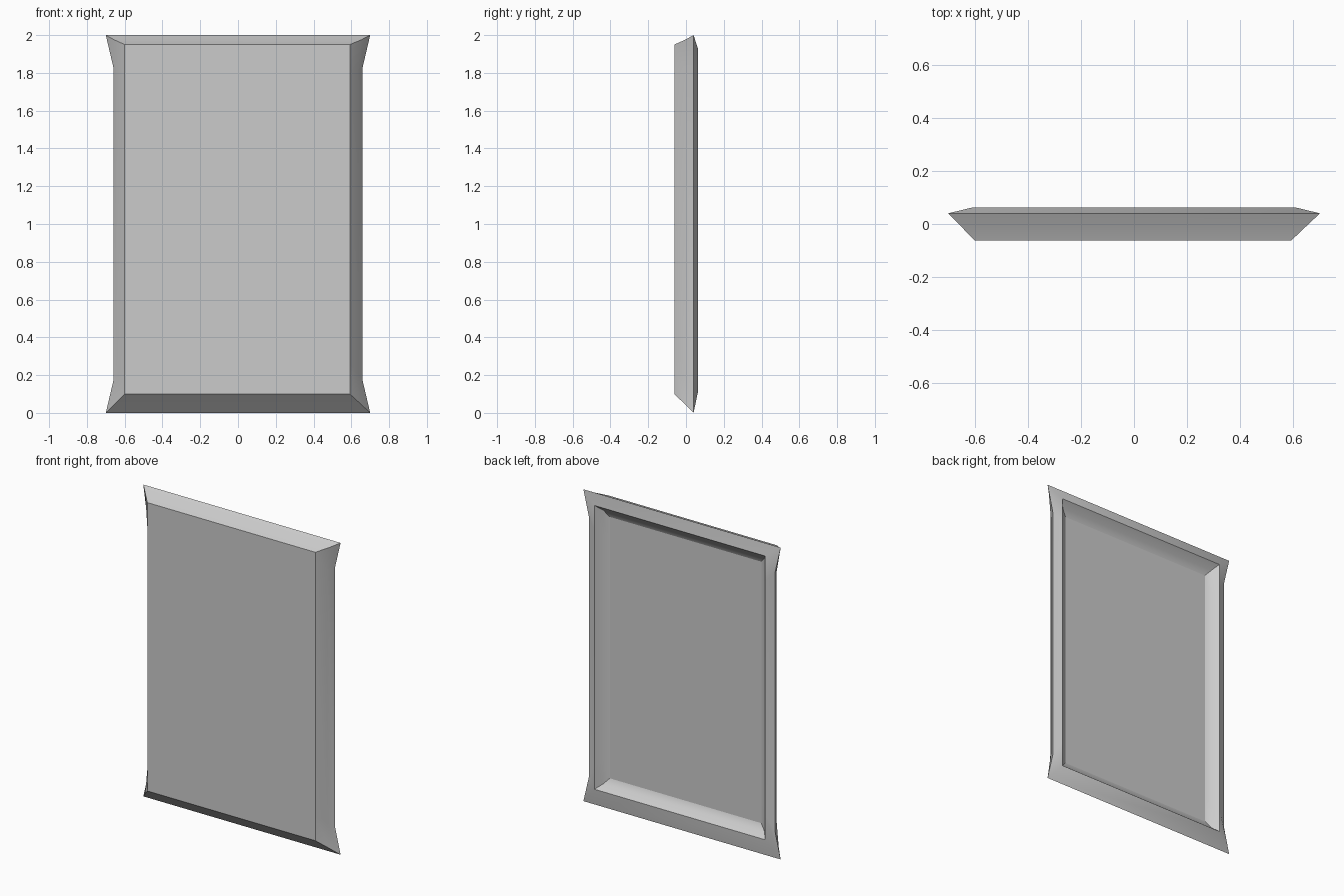
import bpy, math

if "Cube" in bpy.data.objects:
    bpy.data.objects.remove(bpy.data.objects["Cube"])


def ring(y, x0, x1, z0, z1, pinch=0.0, ends=0.16):
    """Rectangle loop whose long sides are pulled in by pinch between the corners."""
    a, b = z0 + ends, z1 - ends
    return [(x0, y, z0), (x1, y, z0), (x1 - pinch, y, a), (x1 - pinch, y, b),
            (x1, y, z1), (x0, y, z1), (x0 + pinch, y, b), (x0 + pinch, y, a)]


def make(name, verts, faces):
    mesh = bpy.data.meshes.new(name)
    mesh.from_pydata(verts, [], faces)
    obj = bpy.data.objects.new(name, mesh)
    bpy.context.collection.objects.link(obj)
    bpy.ops.object.select_all(action='DESELECT')
    obj.select_set(True)
    bpy.context.view_layer.objects.active = obj
    bpy.ops.object.shade_smooth_by_angle(angle=math.radians(30))
    return obj


# Cross-section loops from the front opening, over the flared rim, into the back recess
loops = [
    ring(-0.062, -0.60, 0.592, 0.10, 1.95),
    ring(-0.005, -0.655, 0.652, 0.045, 1.975, 0.015),
    ring(0.04, -0.70, 0.70, 0.0, 2.0, 0.04, 0.17),
    ring(0.063, -0.605, 0.605, 0.11, 1.93),
    ring(0.025, -0.575, 0.57, 0.14, 1.895),
    ring(0.008, -0.54, 0.535, 0.178, 1.855),
]

# Mitred frame with pinched sides
n = len(loops[0])
faces = [(k * n + i, (k + 1) * n + i, (k + 1) * n + (i + 1) % n, k * n + (i + 1) % n)
         for k in range(len(loops) - 1) for i in range(n)]
make("frame", [v for loop in loops for v in loop], [f[::-1] for f in faces])

# Flat front and recessed back panels
make("front_panel", loops[0], [tuple(range(n))])
make("back_panel", loops[-1], [tuple(reversed(range(n)))])
